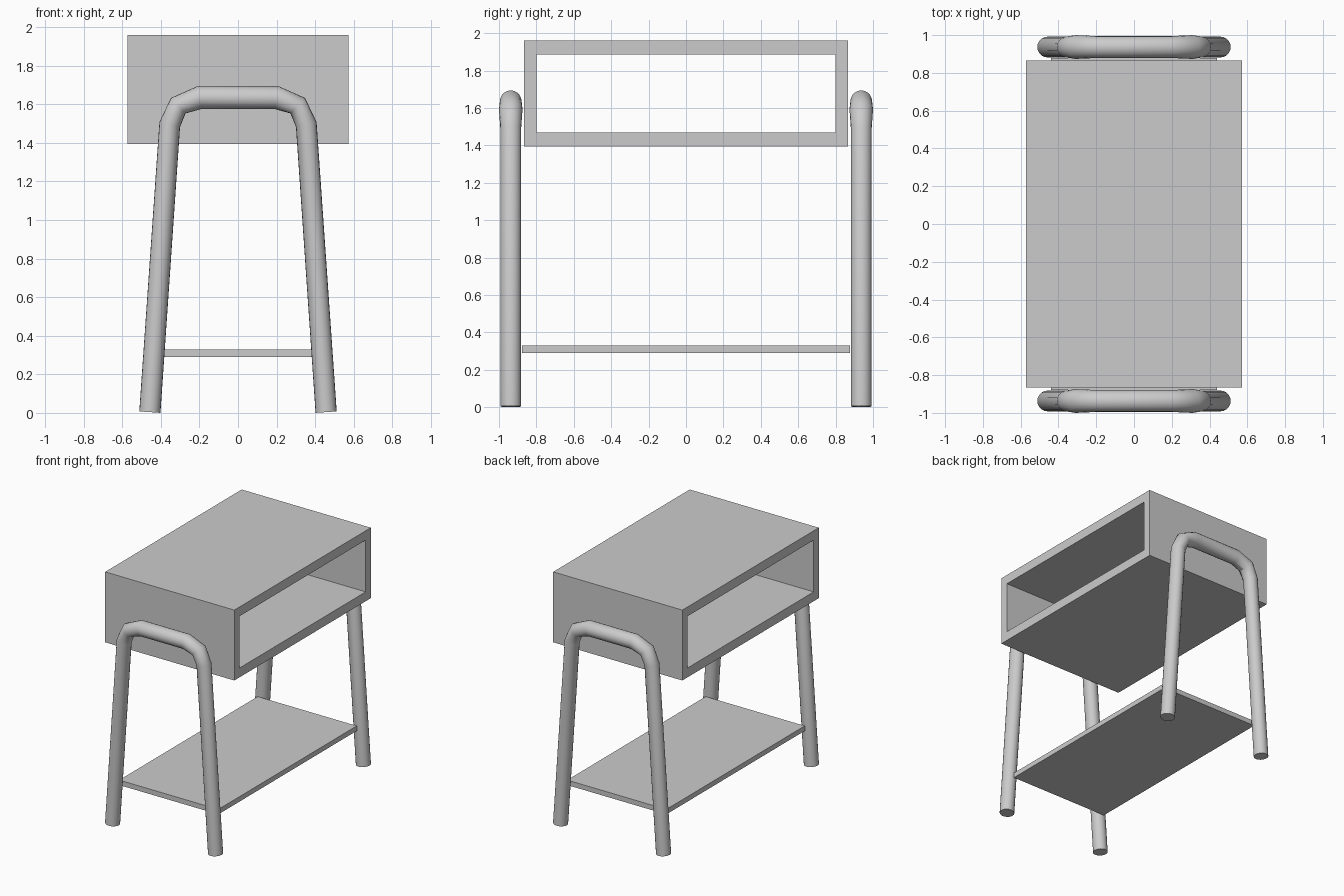
import bpy
import bmesh
from math import cos, sin, pi, radians
from mathutils import Vector

default_cube = bpy.data.objects.get("Cube")
if default_cube:
    bpy.data.objects.remove(default_cube, do_unlink=True)

grey = bpy.data.materials.new("plain grey")
grey.use_nodes = True
grey.diffuse_color = (0.6, 0.6, 0.6, 1)
grey.node_tree.nodes["Principled BSDF"].inputs["Base Color"].default_value = (0.6, 0.6, 0.6, 1)


def add_object(name, bm):
    bmesh.ops.recalc_face_normals(bm, faces=bm.faces)
    mesh = bpy.data.meshes.new(name)
    bm.to_mesh(mesh)
    bm.free()
    mesh.materials.append(grey)
    obj = bpy.data.objects.new(name, mesh)
    bpy.context.collection.objects.link(obj)
    return obj


def bridge(bm, a, b):
    n = len(a)
    for i in range(n):
        j = (i + 1) % n
        bm.faces.new((a[i], a[j], b[j], b[i]))


# Open cabinet: a rectangular frame running straight through along x
def cabinet(half_x, outer, inner):
    bm = bmesh.new()

    def loop(x, half_y, low, high):
        corners = ((-half_y, low), (half_y, low), (half_y, high), (-half_y, high))
        return [bm.verts.new((x, y, z)) for y, z in corners]

    loops = [loop(-half_x, *outer), loop(half_x, *outer),
             loop(half_x, *inner), loop(-half_x, *inner)]
    for i in range(4):
        bridge(bm, loops[i], loops[(i + 1) % 4])
    return add_object("cabinet", bm)


cabinet(0.573, (0.865, 1.395, 1.96), (0.80, 1.47, 1.885))

# Lower shelf
bm = bmesh.new()
bmesh.ops.create_cube(bm, size=1)
bmesh.ops.scale(bm, vec=(0.88, 1.755, 0.04), verts=bm.verts)
bmesh.ops.translate(bm, vec=(0, 0, 0.31), verts=bm.verts)
add_object("shelf", bm)

# Bent tube legs: x, z, radius in the bend plane, radius across it
half_path = [(0.457, 0.004, 0.055, 0.055), (0.354, 1.495, 0.055, 0.056),
             (0.31, 1.593, 0.055, 0.063), (0.20, 1.635, 0.06, 0.058)]
path = half_path + [(-x, z, a, b) for x, z, a, b in reversed(half_path)]
SIDES = 20


def bent_leg(name, y):
    bm = bmesh.new()
    rings = []
    points = [Vector((x, 0, z)) for x, z, a, b in path]
    for i, (x, z, a, b) in enumerate(path):
        before = points[i] - points[i - 1] if i else Vector()
        after = points[i + 1] - points[i] if i + 1 < len(path) else Vector()
        along = (before.normalized() + after.normalized()).normalized()
        side = Vector((along.z, 0, -along.x))
        ring = []
        for k in range(SIDES):
            t = 2 * pi * k / SIDES
            ring.append(bm.verts.new(points[i] + side * (a * cos(t)) + Vector((0, y + b * sin(t), 0))))
        rings.append(ring)
    for lower, upper in zip(rings, rings[1:]):
        bridge(bm, lower, upper)
    bm.faces.new(rings[0])
    bm.faces.new(rings[-1])
    obj = add_object(name, bm)
    bpy.ops.object.select_all(action="DESELECT")
    obj.select_set(True)
    bpy.context.view_layer.objects.active = obj
    bpy.ops.object.shade_smooth_by_angle(angle=radians(50))


bent_leg("front_leg_frame", -0.937)
bent_leg("back_leg_frame", 0.937)
